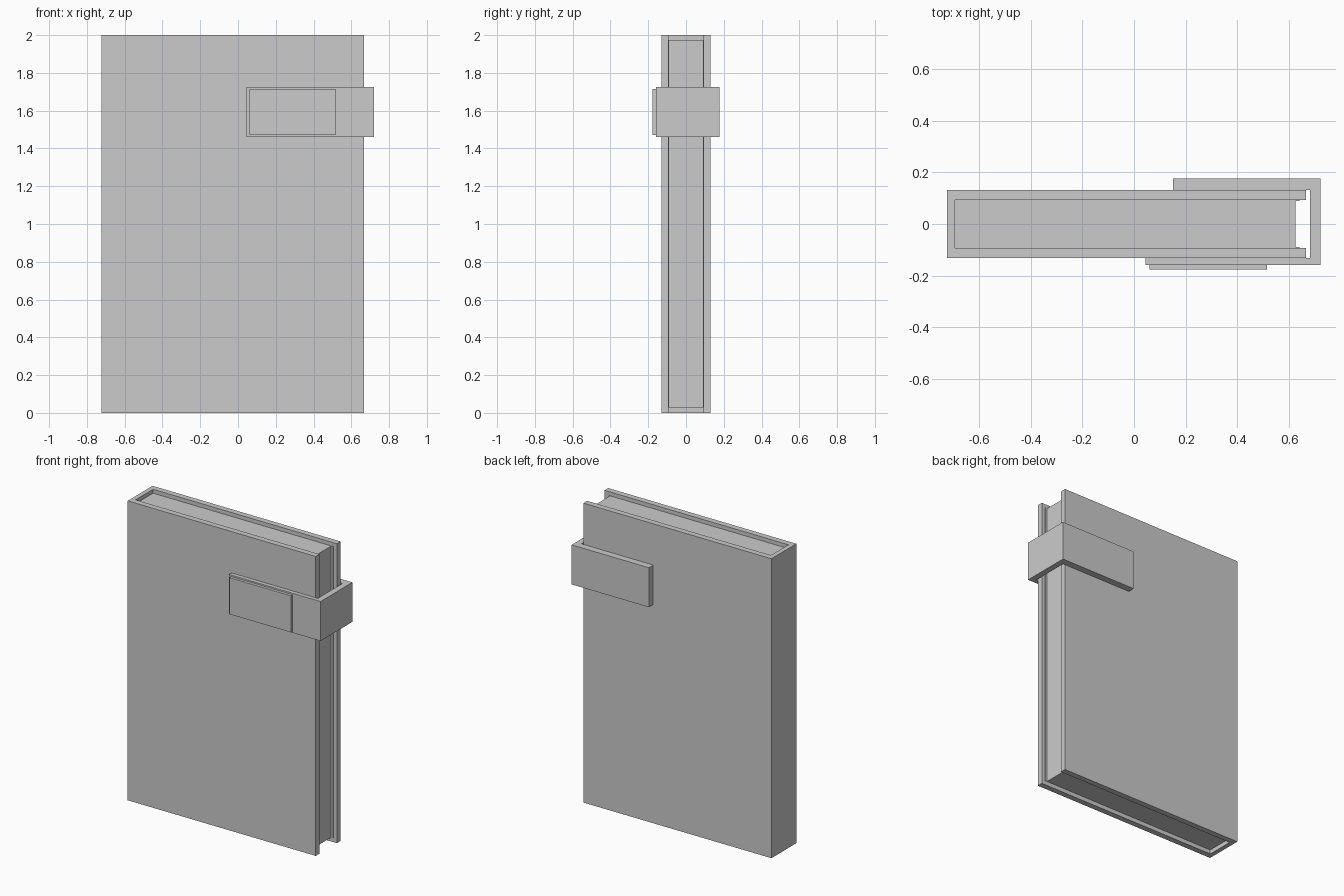
import bpy, bmesh

if "Cube" in bpy.data.objects:
    bpy.data.objects.remove(bpy.data.objects["Cube"])


def extrude_profile(name, pts, z0, z1):
    """Extrude an xy outline between two heights."""
    bm = bmesh.new()
    face = bm.faces.new([bm.verts.new((x, y, z0)) for x, y in pts])
    res = bmesh.ops.extrude_face_region(bm, geom=[face])
    top = [v for v in res["geom"] if isinstance(v, bmesh.types.BMVert)]
    bmesh.ops.translate(bm, verts=top, vec=(0, 0, z1 - z0))
    bmesh.ops.recalc_face_normals(bm, faces=bm.faces)
    me = bpy.data.meshes.new(name)
    bm.to_mesh(me)
    bm.free()
    ob = bpy.data.objects.new(name, me)
    bpy.context.collection.objects.link(ob)
    return ob


def box(name, x0, x1, y0, y1, z0, z1):
    return extrude_profile(name, [(x0, y0), (x1, y0), (x1, y1), (x0, y1)], z0, z1)


OUT, INN = 0.131, 0.092      # cover outer and inner half thickness

# Hard cover: spine with two boards
extrude_profile("cover", [
    (-0.723, -OUT), (0.666, -OUT), (0.666, -INN), (-0.692, -INN),
    (-0.692, INN), (0.666, INN), (0.666, OUT), (-0.723, OUT)], 0, 2)

# Page block and the endpapers lining each board
box("page_block", -0.692, 0.625, -0.089, 0.089, 0.028, 1.974)
for side, y in (("front", -INN), ("back", 0.089)):
    box(side + "_endpaper", -0.692, 0.64, y, y + 0.003, 0.028, 1.974)

# Clasp strap wrapping the open edge, thicker at the back
extrude_profile("clasp_strap", [
    (0.044, -0.158), (0.721, -0.158), (0.721, 0.177), (0.151, 0.177),
    (0.151, OUT), (0.681, OUT), (0.681, -OUT), (0.044, -OUT)], 1.46, 1.724)

# Raised plate on the strap front
box("clasp_plate", 0.06, 0.515, -0.177, -0.158, 1.47, 1.714)
